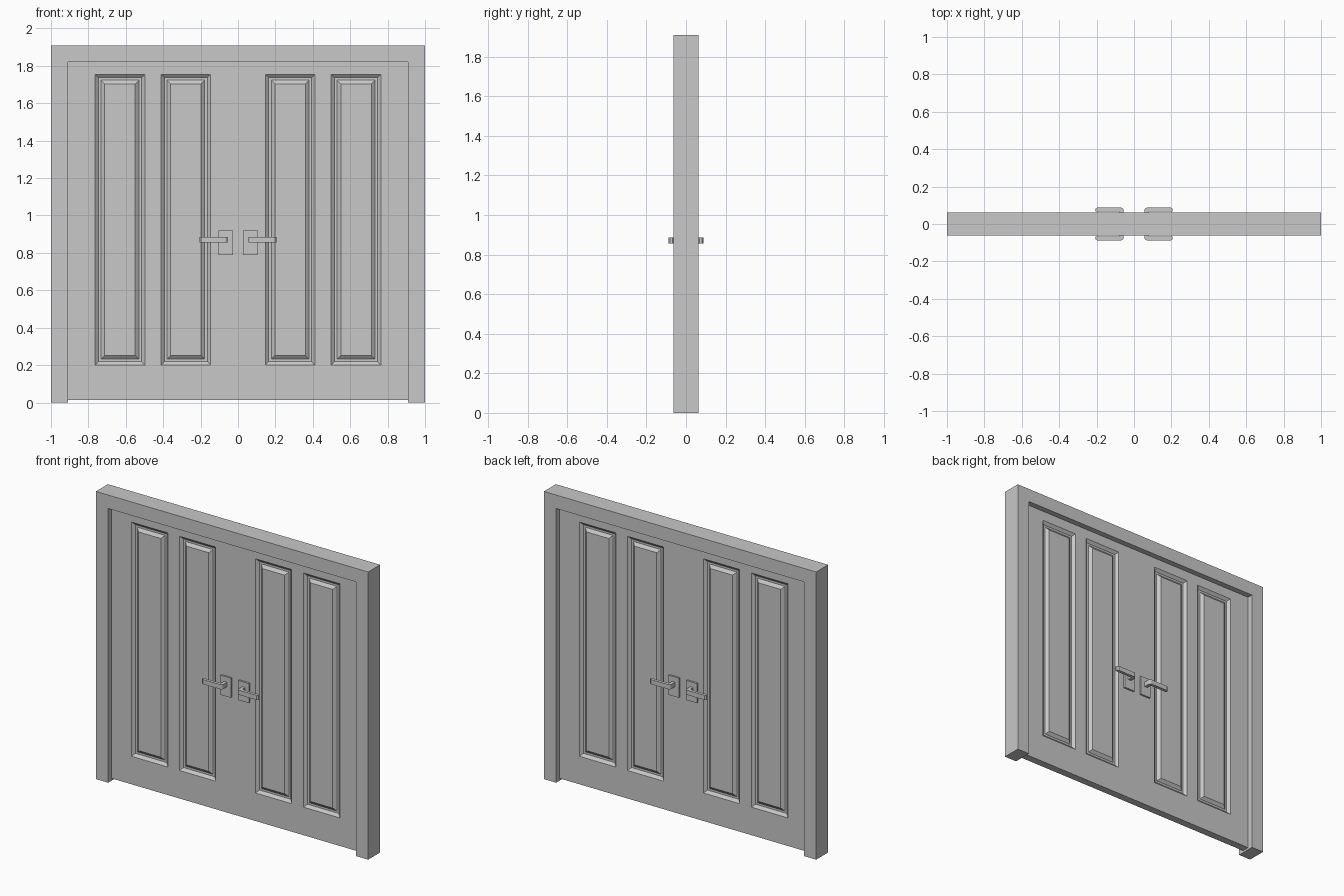
import bpy, bmesh, math
from mathutils import Vector

if "Cube" in bpy.data.objects:
    bpy.data.objects.remove(bpy.data.objects["Cube"])

grey = bpy.data.materials.new("light grey")
grey.diffuse_color = (0.58, 0.58, 0.58, 1)
grey.use_nodes = True
grey.node_tree.nodes["Principled BSDF"].inputs["Base Color"].default_value = grey.diffuse_color

FRAME_Y = 0.0625      # half depth of the frame
DOOR_Y = 0.025        # half thickness of the door
OPEN_X, OPEN_Z = 0.91, 1.82


def finish(name, bm):
    bmesh.ops.recalc_face_normals(bm, faces=bm.faces[:])
    mesh = bpy.data.meshes.new(name)
    bm.to_mesh(mesh)
    bm.free()
    mesh.materials.append(grey)
    ob = bpy.data.objects.new(name, mesh)
    bpy.context.collection.objects.link(ob)
    return ob


def prism(name, points, travel):
    """Extrude a flat outline along a vector."""
    bm = bmesh.new()
    face = bm.faces.new([bm.verts.new(p) for p in points])
    out = bmesh.ops.extrude_face_region(bm, geom=[face])
    verts = [v for v in out["geom"] if isinstance(v, bmesh.types.BMVert)]
    bmesh.ops.translate(bm, verts=verts, vec=travel)
    return finish(name, bm)


def box_mesh(lo, hi):
    bm = bmesh.new()
    bmesh.ops.create_cube(bm, size=1)
    for v in bm.verts:
        v.co = Vector([(a + b) / 2 + c * (b - a) for a, b, c in zip(lo, hi, v.co)])
    return bm


def mirror_all_sides(ob):
    mod = ob.modifiers.new("mirror", 'MIRROR')
    mod.use_axis = (True, True, False)


# Frame: two jambs and the head in one outline
outline = [(-1, 0), (-OPEN_X, 0), (-OPEN_X, OPEN_Z), (OPEN_X, OPEN_Z),
           (OPEN_X, 0), (1, 0), (1, 1.91), (-1, 1.91)]
prism("door_frame", [(x, -FRAME_Y, z) for x, z in outline], (0, 2 * FRAME_Y, 0))

# Door slab, cut along the panel borders
spans = [(s * a, s * b) for s in (-1, 1) for a, b in ((0.146, 0.412), (0.498, 0.765))]
panel_z = (0.2, 1.755)
bm = box_mesh((-OPEN_X, -DOOR_Y, 0.014), (OPEN_X, DOOR_Y, OPEN_Z))
cuts = [((x, 0, 0), (1, 0, 0)) for span in spans for x in span]
cuts += [((0, 0, z), (0, 0, 1)) for z in panel_z]
for co, no in cuts:
    bmesh.ops.bisect_plane(bm, geom=bm.verts[:] + bm.edges[:] + bm.faces[:],
                           plane_co=co, plane_no=no)
bm.normal_update()


def is_panel(face):
    c = face.calc_center_median()
    return (abs(face.normal.y) > 0.9 and panel_z[0] < c.z < panel_z[1]
            and any(min(s) < c.x < max(s) for s in spans))


# Panels: sloped edge, flat groove, raised field
panels = [f for f in bm.faces if is_panel(f)]
for width, depth in ((0.026, -0.016), (0.019, 0), (0.028, 0.016)):
    bmesh.ops.inset_individual(bm, faces=panels, thickness=width, depth=depth)
    bm.normal_update()
finish("panelled_door", bm)

# Handle plates on both leaves and both sides
plate = finish("handle_plate", box_mesh((0.027, -DOOR_Y - 0.012, 0.79),
                                        (0.105, -DOOR_Y + 0.002, 0.92)))
mirror_all_sides(plate)

# Lever handles: neck, rounded bend and arm
lever = [(0.056, -0.036), (0.056, -0.074)]
lever += [(0.07 - 0.014 * math.cos(a), -0.074 - 0.014 * math.sin(a))
          for a in (math.pi / 6, math.pi / 3, math.pi / 2)]
lever += [(0.197, -0.088), (0.207, -0.08), (0.207, -0.068), (0.084, -0.068),
          (0.078, -0.062), (0.078, -0.036)]
handle = prism("lever_handle", [(x, y, 0.855) for x, y in lever], (0, 0, 0.031))
mirror_all_sides(handle)
